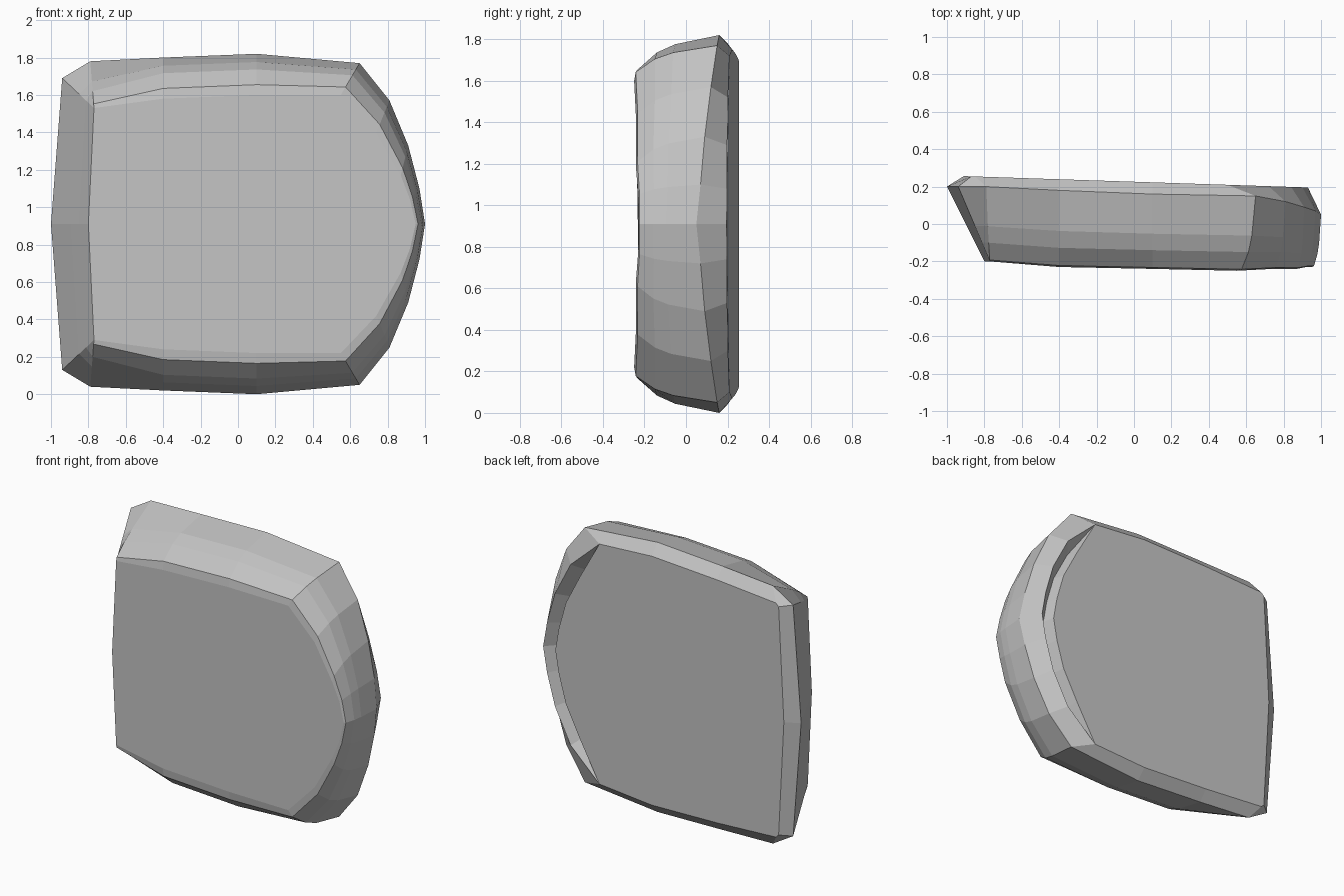
import bpy
import bmesh
from mathutils import Vector

cube = bpy.data.objects.get("Cube")
if cube:
    bpy.data.objects.remove(cube, do_unlink=True)

MID_Z = 0.91      # the slab is mirrored above and below this height
ARC_START = 6     # first outline point on the rounded side


def back_depth(x):
    """Depth of the gently slanted back plane."""
    return 0.226 - 0.033 * x


# Upper half outlines, from the flat side over the top to the rounded tip
front_edge = [Vector(p) for p in (
    (-0.8, -0.2, 0.91), (-0.77, -0.2, 1.53), (-0.77, -0.2, 1.53),
    (-0.4, -0.23, 1.58), (0.1, -0.24, 1.6), (0.55, -0.25, 1.6),
    (0.74, -0.24, 1.4), (0.87, -0.24, 1.17), (0.92, -0.23, 1.04),
    (0.95, -0.23, 0.91))]
widest_edge = [Vector(p) for p in (
    (-1, 0.2, 0.91), (-0.94, 0.2, 1.69), (-0.79, 0.2, 1.78),
    (-0.4, 0.18, 1.8), (0.1, 0.16, 1.82), (0.65, 0.15, 1.77),
    (0.81, 0.12, 1.57), (0.91, 0.09, 1.33), (0.97, 0.07, 1.1),
    (1, 0.05, 0.91))]
back_edge = [Vector((x, back_depth(x), z)) for x, z in (
    (-0.91, 0.91), (-0.87, 1.68), (-0.85, 1.7), (-0.4, 1.73), (0.1, 1.75),
    (0.5, 1.72), (0.72, 1.52), (0.84, 1.29), (0.9, 1.08), (0.93, 0.91))]


def bulged_ring(depth, rise):
    """Ring between the front and widest edges, rounded except at the flat side."""
    ring = []
    for i, (a, b) in enumerate(zip(front_edge, widest_edge)):
        weight = 0 if i < 2 else 0.3 if i == 2 else 1
        point = a.lerp(b, depth + weight * (rise - depth))
        point.y = a.y + (b.y - a.y) * depth
        ring.append(point)
    return ring


def inset_arc(scale, sink):
    """Copy of the back edge whose rounded side is pulled inwards and sunk."""
    ring = []
    for i, p in enumerate(back_edge):
        q = p.copy()
        if i >= ARC_START:
            q.x *= scale
            q.z = MID_Z + (p.z - MID_Z) * scale
            q.y = back_depth(q.x) - sink
        ring.append(q)
    return ring


def full_loop(half):
    lower = [Vector((p.x, p.y, 2 * MID_Z - p.z)) for p in half[-2:0:-1]]
    return half + lower


rings = [
    front_edge,
    bulged_ring(0.02, 0.25),
    bulged_ring(0.25, 0.62),
    bulged_ring(0.47, 0.8),
    widest_edge,
    back_edge,
    inset_arc(0.92, 0.08),    # bottom of the groove behind the rounded rim
    inset_arc(0.9, 0),        # edge of the back panel
]

# Bridge the rings and close both ends
bm = bmesh.new()
loops = [[bm.verts.new(p) for p in full_loop(ring)] for ring in rings]
count = len(loops[0])
for near, far in zip(loops, loops[1:]):
    for i in range(count):
        j = (i + 1) % count
        bm.faces.new((near[i], near[j], far[j], far[i]))
bm.faces.new(loops[0])
bm.faces.new(loops[-1][::-1])
bmesh.ops.remove_doubles(bm, verts=bm.verts[:], dist=0.0001)
bmesh.ops.recalc_face_normals(bm, faces=bm.faces[:])

mesh = bpy.data.meshes.new("bevelled_slab")
bm.to_mesh(mesh)
bm.free()
slab = bpy.data.objects.new("bevelled_slab", mesh)
bpy.context.collection.objects.link(slab)

# Plain grey finish
grey = bpy.data.materials.new("plain_grey")
grey.use_nodes = True
colour = (0.55, 0.55, 0.55, 1)
grey.diffuse_color = colour
grey.node_tree.nodes["Principled BSDF"].inputs["Base Color"].default_value = colour
mesh.materials.append(grey)
